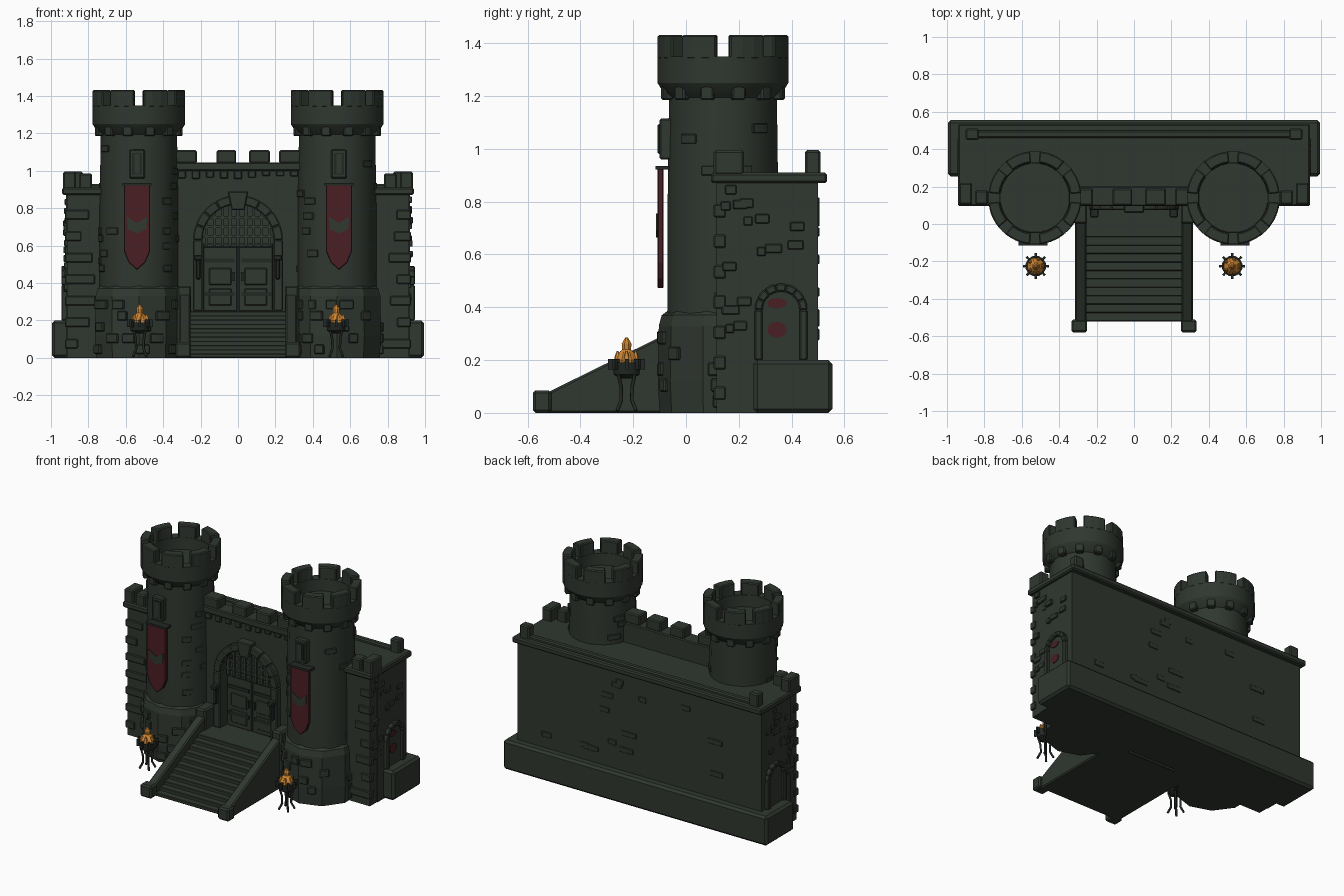
import bpy, bmesh, math, random
from math import sin, cos, pi, radians

random.seed(4)
if "Cube" in bpy.data.objects:
    bpy.data.objects.remove(bpy.data.objects["Cube"], do_unlink=True)


def material(name, rgb):
    m = bpy.data.materials.new(name)
    m.use_nodes = True
    m.diffuse_color = (*rgb, 1)
    bsdf = m.node_tree.nodes["Principled BSDF"]
    bsdf.inputs["Base Color"].default_value = (*rgb, 1)
    bsdf.inputs["Roughness"].default_value = 0.9
    return m


STONE = material("mossy stone", (0.029, 0.038, 0.029))
IRON = material("dark iron", (0.017, 0.022, 0.018))
RED = material("dark red cloth", (0.068, 0.013, 0.016))
FLAME = material("orange flame", (0.62, 0.24, 0.035))


def build(name, verts, faces, mat=STONE, bevel=0, smooth=False):
    bm = bmesh.new()
    vs = [bm.verts.new(v) for v in verts]
    for f in faces:
        bm.faces.new([vs[i] for i in f])
    bmesh.ops.remove_doubles(bm, verts=bm.verts, dist=1e-5)
    bmesh.ops.recalc_face_normals(bm, faces=bm.faces)
    me = bpy.data.meshes.new(name)
    bm.to_mesh(me)
    bm.free()
    me.materials.append(mat)
    ob = bpy.data.objects.new(name, me)
    bpy.context.collection.objects.link(ob)
    if bevel:
        mod = ob.modifiers.new("worn edges", "BEVEL")
        mod.width, mod.segments = bevel, 1
    if smooth:
        bpy.ops.object.select_all(action="DESELECT")
        ob.select_set(True)
        bpy.context.view_layer.objects.active = ob
        bpy.ops.object.shade_smooth_by_angle(angle=radians(30))
    return ob


def prism(name, pts, axis, lo, hi, mat=STONE, bevel=0):
    """Extrude a 2D outline along an axis."""
    place = {"x": lambda p, d: (d, p[0], p[1]),
             "y": lambda p, d: (p[0], d, p[1]),
             "z": lambda p, d: (p[0], p[1], d)}[axis]
    n = len(pts)
    verts = [place(p, d) for d in (lo, hi) for p in pts]
    faces = [range(n), range(n, 2 * n)]
    faces += [(i, (i + 1) % n, n + (i + 1) % n, n + i) for i in range(n)]
    return build(name, verts, faces, mat, bevel)


def box(name, x, y, z, mat=STONE, bevel=0):
    x, y = sorted(x), sorted(y)
    pts = [(x[0], y[0]), (x[1], y[0]), (x[1], y[1]), (x[0], y[1])]
    return prism(name, pts, "z", z[0], z[1], mat, bevel)


def arc(cx, cz, r, a0, a1, n):
    return [(cx + r * cos(radians(a0 + (a1 - a0) * i / n)),
             cz + r * sin(radians(a0 + (a1 - a0) * i / n))) for i in range(n + 1)]


def sector(name, c, r0, r1, mid, width, z0, z1, bevel=0.006):
    """Curved block on a ring, angles in degrees."""
    a, b = mid - width / 2, mid + width / 2
    pts = arc(*c, r1, a, b, 3) + arc(*c, r0, b, a, 3)
    return prism(name, pts, "z", z0, z1, STONE, bevel)


def lathe(name, c, profile, n, mat=STONE, smooth=True):
    verts = [(c[0] + r * cos(2 * pi * (i + .5) / n), c[1] + r * sin(2 * pi * (i + .5) / n), z)
             for r, z in profile for i in range(n)]
    faces = [(k * n + i, k * n + (i + 1) % n, (k + 1) * n + (i + 1) % n, (k + 1) * n + i)
             for k in range(len(profile) - 1) for i in range(n)]
    top = (len(profile) - 1) * n
    faces += [range(n), range(top, top + n)]
    return build(name, verts, faces, mat, 0, smooth)


def arch_frame(name, axis, c, cz, z0, r0, r1, lo, hi, stones, bevel):
    """Voussoirs above two jambs."""
    step = 180 / stones
    for i in range(stones):
        a, b = i * step, (i + 1) * step
        prism(name + "_voussoir", arc(c, cz, r1, a, b, 2) + arc(c, cz, r0, b, a, 2),
              axis, lo, hi, STONE, bevel)
    for s in (-1, 1):
        u, v = c + s * r0, c + s * r1
        prism(name + "_jamb", [(u, z0), (v, z0), (v, cz), (u, cz)], axis, lo, hi, STONE, bevel)


# Main block, plinth and cornice
box("main_wall", (-.92, .92), (.19, .5), (0, .89))
box("plinth", (-.995, .995), (.255, .555), (0, .2), STONE, .015)
box("back_cornice", (-.94, .94), (.19, .535), (.87, .91), STONE, .008)
box("back_rail", (-.89, .89), (.46, .5), (.9, .93), STONE, .008)

# Gate wall with an arched opening
opening = arc(0, .63, .19, 180, 0, 16)
prism("gate_wall", [(-.36, 0), (-.19, 0)] + opening + [(.19, 0), (.36, 0), (.36, 1.01), (-.36, 1.01)],
      "y", .115, .2)
box("gate_parapet", (-.36, .36), (.095, .2), (1.0, 1.045), STONE, .006)
for x0, x1 in ((-.34, -.22), (-.115, -.01), (.06, .17), (.22, .34)):
    box("gate_merlon", (x0, x1), (.1, .19), (1.04, 1.11), STONE, .007)
for i in range(9):
    x = -.3 + i * .075
    box("gate_corbel", (x - .022, x + .022), (.1, .13), (.955 + .02 * random.random(), 1.0), STONE, .005)
arch_frame("gate_arch", "y", 0, .63, .25, .19, .24, .075, .13, 9, .006)
prism("keystone", [(-.035, .79), (.035, .79), (.055, .89), (-.055, .89)], "y", .06, .13, STONE, .006)

# Double door and portcullis
for s in (-1, 1):
    box("gate_door", (s * .003, s * .187), (.15, .175), (.25, .6), STONE, .004)
    for z in (.33, .51):
        box("door_strap", (s * .02, s * .18), (.143, .152), (z, z + .022), IRON)
    for z in (.28, .39):
        box("door_panel", (s * .035, s * .155), (.144, .152), (z, z + .09), STONE, .004)
    box("door_handle", (s * .015, s * .03), (.135, .152), (.41, .46), IRON)
    box("wall_torch", (s * .2, s * .225), (.05, .08), (.42, .54), IRON, .006)
    box("torch_cup", (s * .19, s * .235), (.035, .08), (.52, .55), IRON, .006)
box("door_lintel", (-.187, .187), (.14, .18), (.59, .612), STONE, .004)
for i in range(-4, 5):
    x = i * .042
    box("portcullis_bar", (x - .008, x + .008), (.13, .146), (.6, .63 + math.sqrt(.19 ** 2 - x * x)))
for z in (.65, .7, .75):
    w = math.sqrt(.19 ** 2 - (z - .63) ** 2)
    box("portcullis_rail", (-w, w), (.134, .15), (z - .007, z + .007))

# Staircase
steps = 11
for i in range(steps):
    y = -.52 + i * .045
    box("step", (-.27, .27), (y, .17), (0, .25 * (i + 1) / steps), STONE, .004)
for s in (-1, 1):
    prism("stair_wall", [(-.53, 0), (.13, 0), (.13, .37), (.07, .37), (-.53, .075)],
          "x", s * .255, s * .315, STONE, .008)
    box("stair_post", (s * .25, s * .335), (-.58, -.51), (0, .085), STONE, .01)
    box("stair_top_post", (s * .25, s * .325), (.0, .12), (0, .385), STONE, .01)

for s in (-1, 1):
    # Side wings with corner merlons
    box("wing", (s * .55, s * .915), (.115, .2), (0, .89))
    box("wing_cornice", (s * .6, s * .94), (.095, .25), (.87, .91), STONE, .008)
    box("corner_merlon", (s * .865, s * .935), (.105, .22), (.9, .995), STONE, .008)
    box("front_merlon", (s * .78, s * .85), (.105, .18), (.9, .985), STONE, .008)
    box("back_merlon", (s * .83, s * .9), (.45, .51), (.9, .995), STONE, .008)

    # Side doorway
    arch_frame("side_arch", "x", .36, .39, .2, .07, .1, s * .9, s * .945, 7, .005)
    prism("side_door", [(.29, .2), (.43, .2)] + arc(.36, .39, .07, 0, 180, 10), "x", s * .9, s * .926)
    if s > 0:
        for z, h in ((.415, .02), (.315, .03)):
            prism("side_door_pane", [(.345 + .037 * cos(a * pi / 6), z + h * sin(a * pi / 6))
                                     for a in range(12)], "x", .92, .931, RED)

    # Uneven bricks standing proud of the walls
    for i in range(22):
        y, z, w = random.uniform(.13, .42), random.uniform(.22, .84), random.uniform(.03, .08)
        if z > .52 or y + w < .25:
            box("side_brick", (s * .9, s * random.uniform(.923, .935)), (y, y + w), (z, z + .035), STONE, .004)
    for i in range(7):
        z, x = .05 + i * .115, random.uniform(.76, .86)
        box("wing_brick", (s * x, s * .925), (.105, .15), (z, z + .05), STONE, .005)

    # Round tower
    c = (s * .53, .14)
    lathe("tower_base", c, [(.24, 0), (.247, .12), (.243, .33), (.232, .37), (.205, .39)], 10, STONE, False)
    lathe("tower_drum", c, [(.212, .3), (.212, .75), (.206, 1.2)], 24)
    lathe("tower_crown", c, [(.2, 1.19), (.225, 1.21), (.25, 1.25), (.25, 1.35),
                             (.188, 1.35), (.185, 1.27), (.01, 1.27)], 24)
    for i in range(8):
        sector("tower_merlon", c, .19, .25, 22.5 + i * 45, 33, 1.34, 1.432)
    for i in range(12):
        sector("tower_corbel", c, .19, .238, 15 + i * 30, 13, 1.185, 1.25)
    for i in range(26):
        z = .42 + .04 * random.randrange(18)
        a = random.choice((random.uniform(-50, 60), random.uniform(120, 235)))
        sector("tower_brick", c, .19, random.uniform(.213, .219), a, random.uniform(12, 24), z, z + .036, .003)
    for i in range(20):
        z = .02 + .06 * random.randrange(5)
        sector("base_brick", c, .21, .25, random.uniform(170, 370), random.uniform(10, 20), z, z + .05, .005)

    # Tower window
    x = s * .54
    box("window_frame", (x - .042, x + .042), (-.1, .0), (.96, 1.115), STONE, .006)
    box("window_sill", (x - .028, x + .028), (-.104, -.09), (.98, 1.095), IRON)
    box("window_slat", (x - .014, x + .014), (-.108, -.09), (.985, 1.09))

    # Banner with a stone-coloured crest band
    prism("banner", [(x - .07, .925), (x - .07, .57), (x - .045, .51), (x, .47),
                     (x + .045, .51), (x + .07, .57), (x + .07, .925)], "y", -.108, -.085, RED, .004)
    prism("banner_crest", [(x - .055, .755), (x, .72), (x + .055, .755), (x + .05, .69),
                           (x, .665), (x - .05, .69)], "y", -.113, -.107)
    box("banner_rod", (x - .078, x + .078), (-.115, -.06), (.922, .936), IRON)

    # Brazier with spikes, curved legs and flame
    b = (s * .525, -.225)
    lathe("brazier_bowl", b, [(.025, .13), (.05, .145), (.056, .19), (.046, .19), (.04, .175)], 12, IRON)
    for i in range(8):
        a = i * pi / 4
        p = [(b[0] + r * cos(a + t), b[1] + r * sin(a + t)) for r, t in
             ((.045, -.12), (.07, -.1), (.07, .1), (.045, .12))]
        prism("brazier_spike", p, "z", .165, .205, IRON)
    for i in range(4):
        a = pi / 4 + i * pi / 2
        curve = bpy.data.curves.new("brazier_leg", "CURVE")
        curve.dimensions, curve.bevel_depth, curve.bevel_resolution = "3D", .007, 1
        curve.use_fill_caps = True
        sp = curve.splines.new("POLY")
        path = [(.045, .15), (.03, .1), (.028, .05), (.05, .008)]
        sp.points.add(len(path) - 1)
        for pt, (r, z) in zip(sp.points, path):
            pt.co = (b[0] + r * cos(a), b[1] + r * sin(a), z, 1)
        curve.materials.append(IRON)
        bpy.context.collection.objects.link(bpy.data.objects.new("brazier_leg", curve))
    lathe("flame", b, [(.044, .18), (.048, .2), (.034, .225), (.018, .24), (.02, .262), (.006, .285)], 8, FLAME)
    for i in range(5):
        a = i * 2 * pi / 5
        lathe("flame_tongue", (b[0] + .036 * cos(a), b[1] + .036 * sin(a)),
              [(.014, .18), (.013, .21), (.003, .235)], 5, FLAME)

# Faint brickwork on the back
for i in range(14):
    x, z = random.uniform(-.88, .8), random.uniform(.25, .8)
    box("back_brick", (x, x + random.uniform(.05, .12)), (.48, .505), (z, z + .035), STONE, .003)
